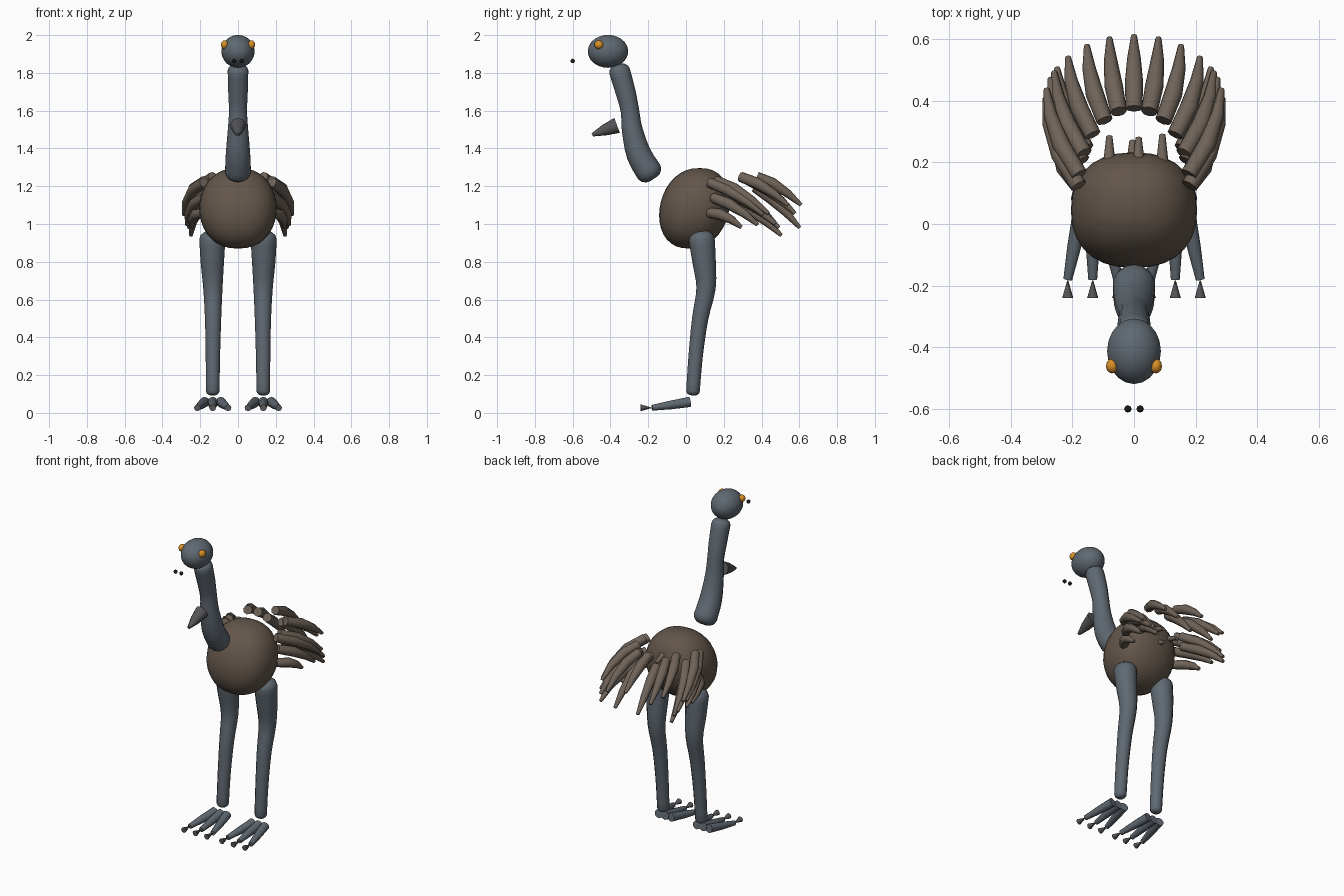
import bpy, bmesh, math
from mathutils import Vector

if "Cube" in bpy.data.objects:
    bpy.data.objects.remove(bpy.data.objects["Cube"])


def material(name, rgb):
    m = bpy.data.materials.new(name)
    m.diffuse_color = (*rgb, 1)
    m.use_nodes = True
    m.node_tree.nodes["Principled BSDF"].inputs["Base Color"].default_value = m.diffuse_color
    return m


SLATE = material("slate", (0.115, 0.14, 0.165))
BROWN = material("brown", (0.125, 0.093, 0.07))
FEATHER = material("feather_brown", (0.16, 0.125, 0.10))
HORN = material("horn", (0.09, 0.09, 0.095))
ORANGE = material("orange", (0.70, 0.28, 0.02))
BLACK = material("black", (0.01, 0.01, 0.01))


def finish(bm, name, mat, angle=50):
    bmesh.ops.recalc_face_normals(bm, faces=bm.faces)
    mesh = bpy.data.meshes.new(name)
    bm.to_mesh(mesh)
    bm.free()
    ob = bpy.data.objects.new(name, mesh)
    bpy.context.collection.objects.link(ob)
    mesh.materials.append(mat)
    bpy.ops.object.select_all(action='DESELECT')
    ob.select_set(True)
    bpy.context.view_layer.objects.active = ob
    bpy.ops.object.shade_smooth_by_angle(angle=math.radians(angle))
    return ob


def ball(name, centre, radii, mat, seg=20, power=1.0, shear=0.0):
    """Ellipsoid; power < 1 squares it off in plan, shear leans it in y."""
    bm = bmesh.new()
    bmesh.ops.create_uvsphere(bm, u_segments=seg, v_segments=max(6, seg * 2 // 3), radius=1)
    for v in bm.verts:
        x, y, z = v.co
        x = math.copysign(abs(x) ** power, x) * radii[0]
        y = math.copysign(abs(y) ** power, y) * radii[1]
        z *= radii[2]
        v.co = Vector((x, y + shear * z, z)) + Vector(centre)
    return finish(bm, name, mat)


def tube(name, knots, mat, sides=10, rounded=False, steps=1):
    """Tapered tube through knots of (x, y, z, radius)."""
    k = [Vector(p) for p in knots]
    pts = []
    for i in range(len(k) - 1):
        a, b, c, d = k[max(i - 1, 0)], k[i], k[i + 1], k[min(i + 2, len(k) - 1)]
        for s in range(steps):
            t = s / steps
            pts.append(0.5 * (2 * b + (c - a) * t + (2 * a - 5 * b + 4 * c - d) * t * t
                              + (3 * b - a - 3 * c + d) * t ** 3))
    pts.append(k[-1])
    rings = [(p.xyz, p.w) for p in pts]
    if rounded:
        def dome(end, nxt):
            out = (end[0] - nxt[0]).normalized() * end[1]
            return [(end[0] + out * f, end[1] * r) for f, r in ((0.32, 0.88), (0.55, 0.6), (0.62, 0.3))]
        rings = dome(rings[0], rings[1])[::-1] + rings + dome(rings[-1], rings[-2])
    bm = bmesh.new()
    loops = []
    for i, (c, r) in enumerate(rings):
        t = (rings[min(i + 1, len(rings) - 1)][0] - rings[max(i - 1, 0)][0]).normalized()
        n = t.cross(Vector((1, 0, 0))).normalized()
        b = t.cross(n)
        loops.append([bm.verts.new(c + r * (n * math.cos(q) + b * math.sin(q)))
                      for q in (2 * math.pi * j / sides for j in range(sides))])
    for a, b in zip(loops, loops[1:]):
        for j in range(sides):
            bm.faces.new((a[j], a[(j + 1) % sides], b[(j + 1) % sides], b[j]))
    bm.faces.new(loops[0])
    bm.faces.new(loops[-1])
    return finish(bm, name, mat)


# body, neck and head
ball("body", (0, 0.045, 1.083), (0.205, 0.185, 0.213), BROWN, 28, 0.86, 0.13)
tube("neck", [(0, -0.195, 1.275, 0.07), (0, -0.25, 1.37, 0.066), (0, -0.285, 1.5, 0.055),
              (0, -0.297, 1.6, 0.049), (0, -0.32, 1.7, 0.053), (0, -0.352, 1.81, 0.056)],
     SLATE, 14, True, 3)
ball("head", (0, -0.413, 1.914), (0.088, 0.107, 0.087), SLATE, 20)
tube("beak", [(0, -0.365, 1.522, 0.042), (0, -0.43, 1.498, 0.03), (0, -0.496, 1.472, 0.009)], HORN, 10)

for s, side in ((-1, "left"), (1, "right")):
    # eyes and nostrils
    ball(f"{side}_eye", (s * 0.071, -0.461, 1.949), (0.02, 0.024, 0.023), ORANGE, 12)
    ball(f"{side}_nostril", (s * 0.02, -0.6, 1.863), (0.012,) * 3, BLACK, 8)
    # leg
    tube(f"{side}_leg", [(s * 0.136, 0.083, 0.92, 0.069), (s * 0.136, 0.096, 0.8, 0.062),
                         (s * 0.133, 0.106, 0.66, 0.051), (s * 0.132, 0.075, 0.5, 0.043),
                         (s * 0.133, 0.051, 0.3, 0.038), (s * 0.134, 0.037, 0.115, 0.036)],
         SLATE, 12, True, 3)
    # toes with flared claws
    for j in (-1, 0, 1):
        x0, x1 = s * 0.134 + j * 0.042, s * 0.134 + j * 0.081
        tube(f"{side}_toe", [(x0, 0.02, 0.058, 0.027), (x0 * 0.5 + x1 * 0.5, -0.08, 0.042, 0.023),
                             (x1, -0.18, 0.027, 0.015)], SLATE, 10)
        tube(f"{side}_claw", [(x1, -0.184, 0.027, 0.002), (x1, -0.24, 0.027, 0.018)], HORN, 8)


def plume(name, deg, z0, z1, reach=1.0):
    """Feather at an angle around the tail ring, 0 being straight back."""
    a = math.radians(deg)
    sn, cs = math.sin(a), math.cos(a)
    base = Vector((0.18 * sn, 0.115 + 0.26 * cs, z0))
    tip = base.lerp(Vector((0.288 * sn, 0.4 + 0.21 * cs, z1)), reach)
    bow = Vector((0.024 * sn, 0, 0.02))
    tube(name, [(*base, 0.027), (*(base.lerp(tip, 0.35) + bow * 0.9), 0.030),
                (*(base.lerp(tip, 0.7) + bow * 0.8), 0.022), (*tip, 0.010)], FEATHER, 8)


# tail fan, heights staggered, highest in the middle
for i in range(11):
    deg = -80 + 16 * i
    drop = (0, 0.08, 0.03)[abs(i - 5) % 3]
    plume("tail_feather", deg, 1.25 - drop * 0.7, 1.10 - drop * 1.5)

# lower side feathers
for s, side in ((-1, "left"), (1, "right")):
    for deg, z0, z1, reach in ((88, 1.22, 1.05, 1), (84, 1.14, 0.97, 0.85), (70, 1.17, 1.0, 1),
                               (60, 1.12, 0.94, 1), (88, 1.06, 0.93, 0.6)):
        plume(f"{side}_wing_feather", s * deg, z0, z1, reach)

# short feathers emerging from the rump
for x, y, z in ((-0.08, 0.285, 1.13), (-0.005, 0.27, 1.08), (0.015, 0.28, 1.16), (0.092, 0.29, 1.13)):
    tube("rump_feather", [(x, 0.09, z + 0.05, 0.02), (x, 0.2, z + 0.03, 0.02), (x, y, z, 0.01)], FEATHER, 8)
